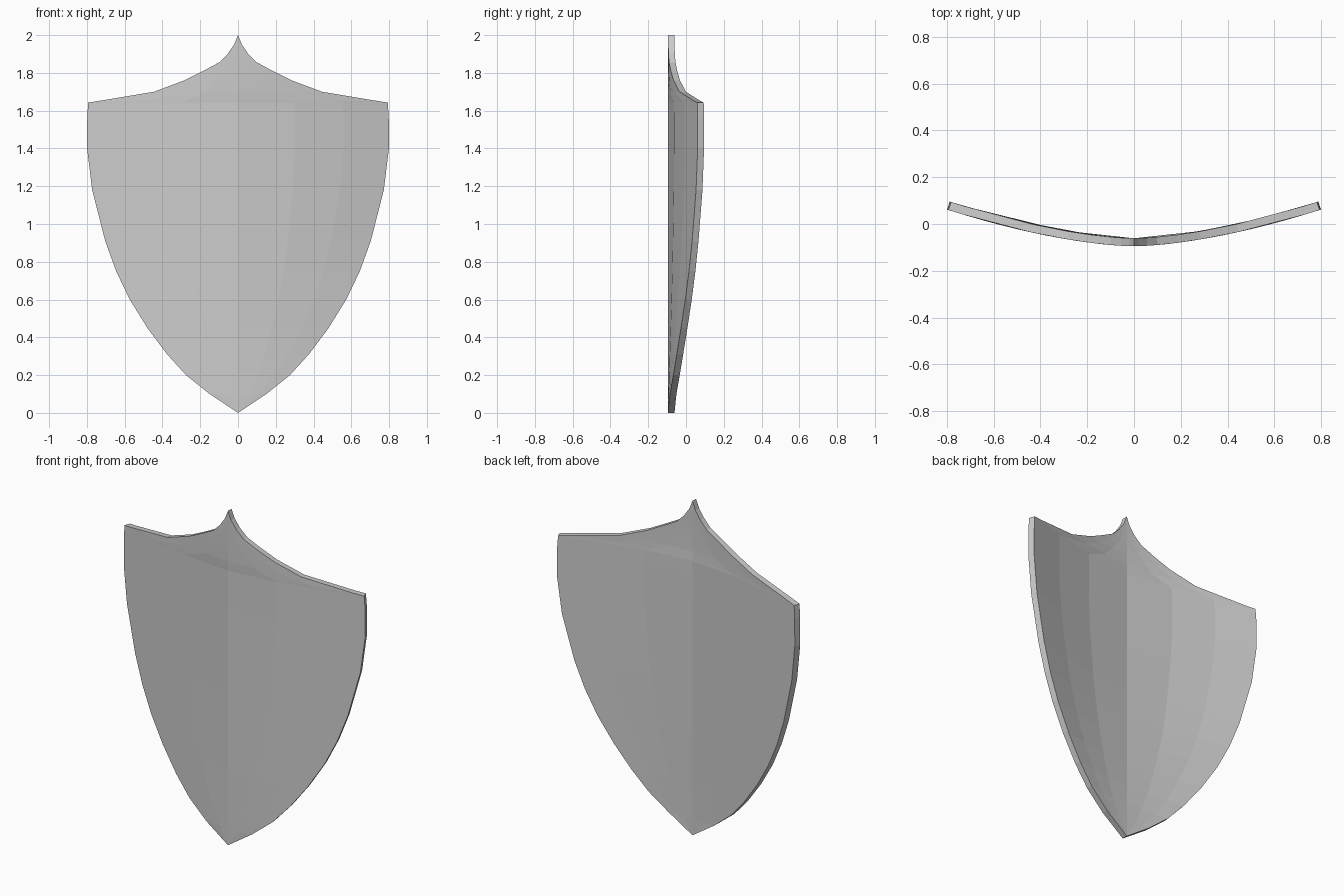
import bpy, bmesh

if "Cube" in bpy.data.objects:
    bpy.data.objects.remove(bpy.data.objects["Cube"])

# Half-outline from bottom tip to top spike: (z, half width)
rows = [(0.10, 0.15), (0.20, 0.275), (0.31, 0.375), (0.45, 0.48),
        (0.60, 0.573), (0.75, 0.645), (0.91, 0.703), (1.18, 0.772),
        (1.40, 0.799), (1.57, 0.798), (1.643, 0.793), (1.652, 0.735),
        (1.70, 0.445), (1.76, 0.285), (1.81, 0.185), (1.855, 0.10),
        (1.90, 0.055), (1.95, 0.02)]
cols = [-1, -0.7, -0.375, 0, 0.375, 0.7, 1]
THICK = 0.034


def curve_y(x):
    # Horizontal bow of the front face
    return -0.095 + 0.157 * (abs(x) / 0.8) ** 1.62


bm = bmesh.new()


def make_sheet(back):
    # One curved face: rows of quads closed by a triangle fan at each tip
    def vert(x, z):
        dx = -0.012 * (x / 0.8) if back else 0
        return bm.verts.new((x + dx, curve_y(x) + (THICK if back else 0), z))

    grid = [[vert(w * t, z) for t in cols] for z, w in rows]
    low, high = vert(0, 0), vert(0, 2)
    for a, b in zip(grid, grid[1:]):
        for i in range(len(cols) - 1):
            bm.faces.new((a[i], a[i + 1], b[i + 1], b[i]))
    for i in range(len(cols) - 1):
        bm.faces.new((low, grid[0][i + 1], grid[0][i]))
        bm.faces.new((high, grid[-1][i], grid[-1][i + 1]))
    return [low] + [r[-1] for r in grid] + [high] + [r[0] for r in reversed(grid)]


# Front and back faces joined by the rim
front, rear = make_sheet(False), make_sheet(True)
n = len(front)
for i in range(n):
    j = (i + 1) % n
    bm.faces.new((front[i], front[j], rear[j], rear[i]))
bmesh.ops.recalc_face_normals(bm, faces=bm.faces[:])

mesh = bpy.data.meshes.new("shield_plate")
bm.to_mesh(mesh)
bm.free()
bpy.context.collection.objects.link(bpy.data.objects.new("shield_plate", mesh))
